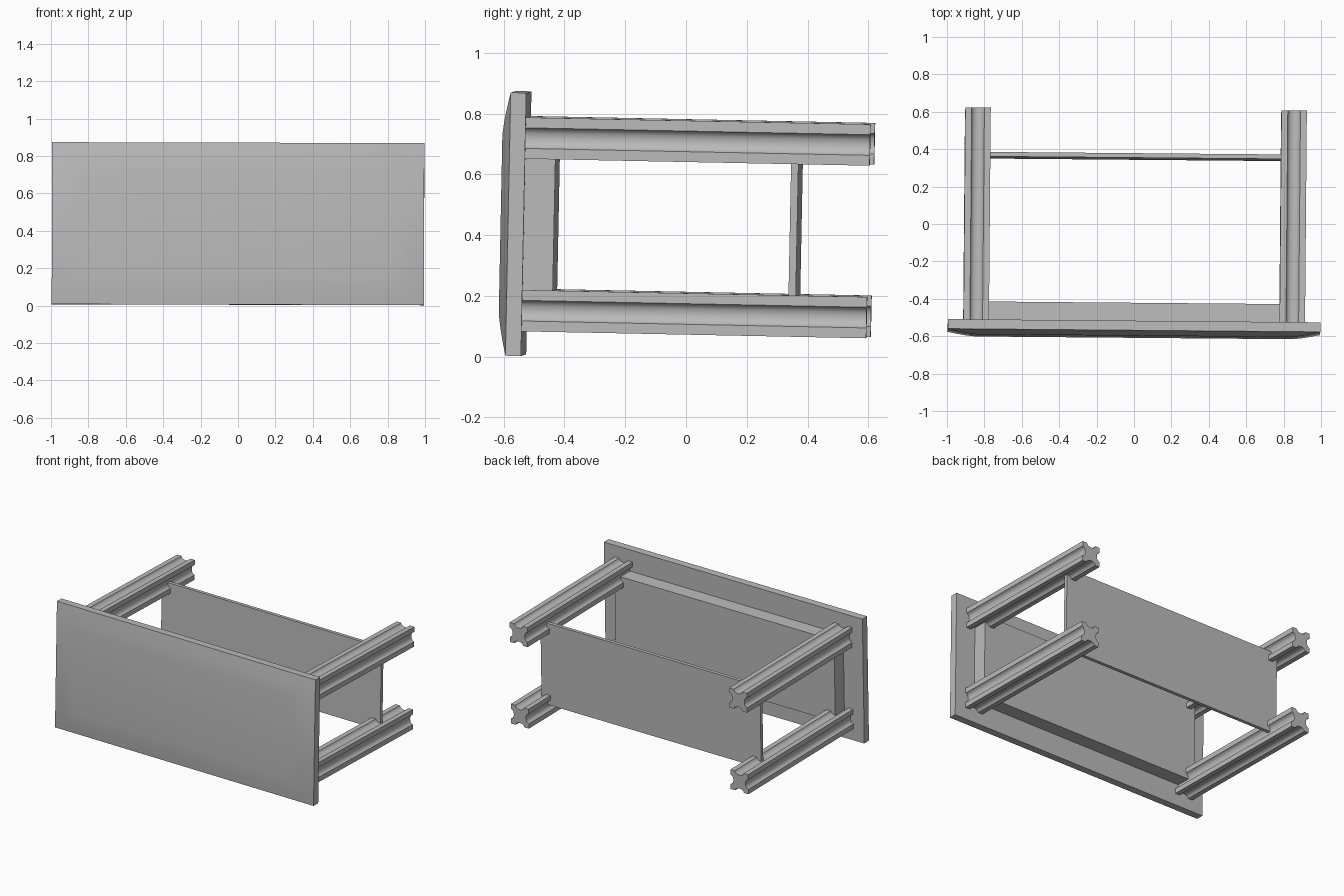
import bpy, bmesh, math
from mathutils import Matrix, Vector, Euler

cube = bpy.data.objects.get("Cube")
if cube:
    bpy.data.objects.remove(cube)

grey = bpy.data.materials.new("plain_grey")
grey.use_nodes = True
grey.diffuse_color = (0.5, 0.5, 0.5, 1)
grey.node_tree.nodes["Principled BSDF"].inputs["Base Color"].default_value = (0.5, 0.5, 0.5, 1)

# The table lies on its side with a slight tilt
TILT = Matrix.Translation((0.005, 0, 0.427)) @ Euler(
    [math.radians(a) for a in (-1.15, 0.15, -0.5)]).to_matrix().to_4x4()


def add_part(name, bm, smooth=None):
    bmesh.ops.recalc_face_normals(bm, faces=bm.faces[:])
    mesh = bpy.data.meshes.new(name)
    bm.to_mesh(mesh)
    bm.free()
    mesh.materials.append(grey)
    obj = bpy.data.objects.new(name, mesh)
    bpy.context.collection.objects.link(obj)
    obj.matrix_world = TILT
    if smooth:
        bpy.ops.object.select_all(action='DESELECT')
        obj.select_set(True)
        bpy.context.view_layer.objects.active = obj
        bpy.ops.object.shade_smooth_by_angle(angle=math.radians(smooth))
    return obj


def loft(loops):
    """Bridge equal-length closed loops and cap both ends."""
    bm = bmesh.new()
    rings = [[bm.verts.new(p) for p in loop] for loop in loops]
    n = len(rings[0])
    for a, b in zip(rings, rings[1:]):
        for i in range(n):
            j = (i + 1) % n
            bm.faces.new((a[i], a[j], b[j], b[i]))
    bm.faces.new(rings[0])
    bm.faces.new(rings[-1])
    return bm


def rectangle(w, h, y):
    return [(-w, y, -h), (w, y, -h), (w, y, h), (-w, y, h)]


def board(name, w, h, y0, y1):
    return add_part(name, loft([rectangle(w, h, y0), rectangle(w, h, y1)]))


# Tabletop: square rim with a gently domed bevel on its outer face
W, H, RIM, BACK = 0.995, 0.433, -0.577, -0.526
loops = [rectangle(W, H, BACK)]
STEPS = 8
for i in range(STEPS + 1):
    t = i / STEPS
    rise = 0.026 * (t + math.sin(t * math.pi / 2)) / 2
    loops.append(rectangle(W - 0.15 * t, H - 0.143 * t, RIM - rise))
add_part("tabletop", loft(loops), 20)

# Apron block under the top, and the lower shelf
board("apron", 0.845, 0.284, BACK, -0.427)
board("lower_shelf", 0.845, 0.284, 0.349, 0.373)


# Leg section: a square with a cove along each side
def leg_section():
    half, groove, depth = 0.068, 0.034, 0.022
    side = [(-half, -half)]
    for i in range(7):
        a = math.pi * i / 6
        side.append((-groove * math.cos(a), -half + depth * math.sin(a)))
    return [Matrix.Rotation(k * math.pi / 2, 2) @ Vector(p)
            for k in range(4) for p in side]


section = leg_section()
for x, side in ((-0.845, "right"), (0.845, "left")):
    for z, level in ((-0.284, "lower"), (0.284, "upper")):
        ends = [[(x + p.x, y, z + p.y) for p in section] for y in (BACK, 0.608)]
        add_part(f"{level}_{side}_leg", loft(ends), 35)
